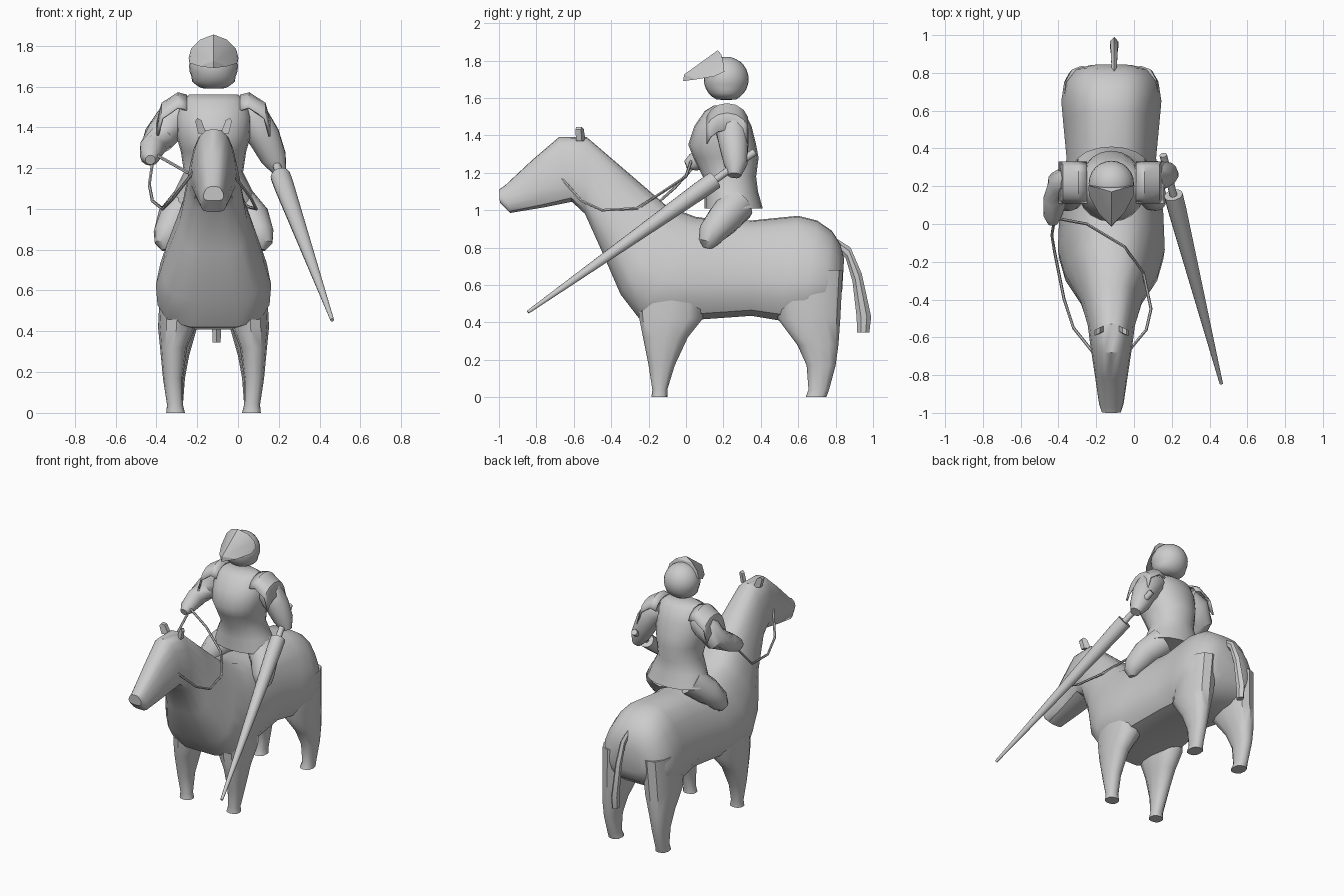
import bpy, bmesh, math
from mathutils import Vector

CX = -0.12  # centre line of horse and rider


def finish(name, bm, angle=40):
    bmesh.ops.recalc_face_normals(bm, faces=bm.faces)
    me = bpy.data.meshes.new(name)
    bm.to_mesh(me)
    bm.free()
    ob = bpy.data.objects.new(name, me)
    bpy.context.collection.objects.link(ob)
    bpy.ops.object.select_all(action='DESELECT')
    ob.select_set(True)
    bpy.context.view_layer.objects.active = ob
    bpy.ops.object.shade_smooth_by_angle(angle=math.radians(angle))
    return ob


def loft(name, rings, angle=40):
    bm = bmesh.new()
    vs = [[bm.verts.new(p) for p in r] for r in rings]
    n = len(vs[0])
    for a, b in zip(vs, vs[1:]):
        for i in range(n):
            bm.faces.new((a[i], a[(i + 1) % n], b[(i + 1) % n], b[i]))
    bm.faces.new(vs[0])
    bm.faces.new(vs[-1])
    return finish(name, bm, angle)


def tube(name, pts, radii, n=12, angle=40):
    pts = [Vector(p) for p in pts]
    rings = []
    for i, p in enumerate(pts):
        d = (pts[min(i + 1, len(pts) - 1)] - pts[max(i - 1, 0)]).normalized()
        u = d.cross(Vector((0.3, 1, 0.2))).normalized()
        if abs(d.y) > 0.85:
            u = d.cross(Vector((0, 0, 1))).normalized()
        if i and u.dot(last) < 0:
            u = -u
        last = u
        v = d.cross(u)
        rings.append([p + radii[i] * (u * math.cos(t) + v * math.sin(t))
                      for t in (2 * math.pi * k / n for k in range(n))])
    return loft(name, rings, angle)


def flat_ring(z, y0, y1, x0, x1, n=14, e=0.85):
    # rounded horizontal section
    r = []
    for k in range(n):
        c, s = math.cos(2 * math.pi * k / n), math.sin(2 * math.pi * k / n)
        r.append(((x0 + x1) / 2 + (x1 - x0) / 2 * math.copysign(abs(c) ** e, c),
                  (y0 + y1) / 2 + (y1 - y0) / 2 * math.copysign(abs(s) ** e, s), z))
    return r


def hull(name, pts):
    bm = bmesh.new()
    for p in pts:
        bm.verts.new(p)
    bmesh.ops.convex_hull(bm, input=bm.verts)
    return finish(name, bm, 25)


# horse body: top point, bottom point, half width
half = [(0.32, 0.01), (0.58, 0.09), (0.77, 0.23), (0.92, 0.42), (1, 0.62), (0.97, 0.8), (0.8, 0.94), (0.4, 1)]
prof = [(0, 0)] + half + [(0, 1)] + [(-w, f) for w, f in reversed(half)]
body = [((-1.0, 1.11), (-0.995, 1.04), 0.05),
        ((-0.97, 1.13), (-0.94, 0.985), 0.065),
        ((-0.82, 1.27), (-0.76, 1.015), 0.09),
        ((-0.68, 1.39), (-0.61, 1.045), 0.112),
        ((-0.53, 1.39), (-0.54, 0.98), 0.125),
        ((-0.32, 1.21), (-0.45, 0.78), 0.165),
        ((-0.10, 1.02), (-0.35, 0.55), 0.25),
        ((0.05, 0.965), (-0.25, 0.42), 0.283),
        ((0.15, 0.95), (0.0, 0.41), 0.275),
        ((0.35, 0.945), (0.35, 0.435), 0.237),
        ((0.60, 0.97), (0.50, 0.41), 0.255),
        ((0.70, 0.945), (0.62, 0.42), 0.265),
        ((0.78, 0.89), (0.73, 0.44), 0.25),
        ((0.825, 0.82), (0.81, 0.5), 0.2),
        ((0.845, 0.74), (0.835, 0.57), 0.12)]
loft("horse_body", [[(CX + w * wf, t[0] + (b[0] - t[0]) * f, t[1] + (b[1] - t[1]) * f)
                     for wf, f in prof] for t, b, w in body])

# horse legs: z, y range, x range
front = [(0.66, -0.27, 0.12, 0.09, 0.26), (0.42, -0.25, 0.09, 0.09, 0.272),
         (0.32, -0.23, 0.01, 0.13, 0.262), (0.17, -0.2, -0.06, 0.15, 0.248),
         (0.04, -0.18, -0.1, 0.15, 0.228), (0, -0.185, -0.1, 0.14, 0.232)]
hind = [(0.68, 0.5, 0.838, 0.06, 0.25), (0.42, 0.49, 0.825, 0.08, 0.26),
        (0.28, 0.595, 0.815, 0.12, 0.25), (0.17, 0.645, 0.8, 0.14, 0.24),
        (0.04, 0.655, 0.765, 0.15, 0.228), (0, 0.64, 0.75, 0.14, 0.232)]
for side, s in (("left", -1), ("right", 1)):
    for kind, st in (("front", front), ("hind", hind)):
        loft(f"horse_{kind}_leg_{side}",
             [flat_ring(z, a, b, CX + s * c, CX + s * d, 12) for z, a, b, c, d in st])
    # ears
    hull(f"horse_ear_{side}", [(CX + s * x, y + dy, z) for x, y, z in
         ((0.035, -0.555, 1.37), (0.075, -0.575, 1.37), (0.06, -0.565, 1.435),
          (0.09, -0.58, 1.43), (0.08, -0.575, 1.445)) for dy in (-0.012, 0.018)])

# tail: outer and inner point, half width
tail = [((0.81, 0.845), (0.82, 0.78), 0.012), ((0.88, 0.80), (0.855, 0.74), 0.016),
        ((0.94, 0.66), (0.89, 0.62), 0.018), ((0.99, 0.43), (0.912, 0.43), 0.022),
        ((0.98, 0.345), (0.915, 0.345), 0.02)]
loft("horse_tail", [[(-0.105 + w * c, (o[0] + i[0]) / 2 + (o[0] - i[0]) / 2 * d, (o[1] + i[1]) / 2 + (o[1] - i[1]) / 2 * d)
                     for c, d in ((0, 1), (1, 0.4), (1, -0.4), (0, -1), (-1, -0.4), (-1, 0.4))]
                    for o, i, w in tail])

# rider torso and skirt: z, y range, half width
torso = [(1.01, 0.10, 0.41, 0.22), (1.1, 0.1, 0.385, 0.185), (1.18, 0.09, 0.375, 0.145),
         (1.28, 0.04, 0.388, 0.16), (1.35, 0.012, 0.375, 0.18), (1.45, 0.045, 0.35, 0.185),
         (1.53, 0.10, 0.31, 0.16), (1.56, 0.15, 0.27, 0.12)]
loft("rider_torso", [flat_ring(z, a, b, CX - w, CX + w, 20, 0.95) for z, a, b, w in torso])

# rider legs and shoulder plates
for side, s in (("left", -1), ("right", 1)):
    tube(f"rider_leg_{side}", [(CX + s * x, y, z) for x, y, z in
         ((0.11, 0.27, 1.03), (0.19, 0.2, 0.95), (0.225, 0.135, 0.875), (0.235, 0.12, 0.83), (0.23, 0.115, 0.8))],
         (0.1, 0.09, 0.072, 0.055, 0.025))
    bm = bmesh.new()
    grid = [[bm.verts.new((CX + s * dx, 0.22 + 0.115 * math.sin(a), zt - 0.1 * (1 - math.cos(a))))
             for a in (math.radians(-75 + 25 * k) for k in range(7))]
            for dx, zt in ((0.13, 1.56), (0.175, 1.572), (0.255, 1.52), (0.28, 1.43))]
    for a, b in zip(grid, grid[1:]):
        for i in range(6):
            bm.faces.new((a[i], a[i + 1], b[i + 1], b[i]))
    plate = finish(f"shoulder_plate_{side}", bm)
    plate.modifiers.new("thickness", 'SOLIDIFY').thickness = 0.012

# arms
tube("arm_right", [(0.01, 0.24, 1.47), (0.07, 0.245, 1.44), (0.13, 0.255, 1.35), (0.175, 0.265, 1.25), (0.205, 0.26, 1.185)],
     (0.07, 0.09, 0.08, 0.065, 0.035))
tube("arm_left", [(-0.25, 0.24, 1.47), (-0.32, 0.235, 1.43), (-0.385, 0.21, 1.35), (-0.42, 0.12, 1.30), (-0.432, 0.04, 1.255), (-0.43, 0.0, 1.24)],
     (0.07, 0.09, 0.08, 0.063, 0.048, 0.025))

# head, cut flat below
bm = bmesh.new()
bmesh.ops.create_uvsphere(bm, u_segments=24, v_segments=14, radius=0.12)
bmesh.ops.translate(bm, verts=bm.verts, vec=(CX, 0.215, 1.70))
for v in bm.verts:
    if v.co.z < 1.63:
        v.co.x = CX + (v.co.x - CX) * 1.12
        v.co.z = max(v.co.z, 1.59)
finish("rider_head", bm)

# peaked visor
hull("helmet_visor", [(CX, -0.015, 1.69), (CX, -0.01, 1.725), (CX, 0.17, 1.855)] +
     [(CX + s * x, y, z) for s in (-1, 1) for x, y, z in
      ((0.065, 0.19, 1.83), (0.11, 0.2, 1.785), (0.122, 0.205, 1.74), (0.118, 0.15, 1.715), (0.07, 0.06, 1.7))])

# lance
end, tip = Vector((0.155, 0.365, 1.31)), Vector((0.462, -0.845, 0.455))
tube("lance", [end.lerp(tip, t) for t in (0, 0.175, 0.175, 0.24, 1)],
     (0.02, 0.02, 0.05, 0.049, 0.009), 14)

# reins
tube("rein_right", [(-0.41, 0.03, 1.27), (-0.25, 0.0, 1.18), (-0.05, -0.12, 1.10), (0.05, -0.26, 1.01),
                    (0.09, -0.45, 1.0), (0.065, -0.56, 1.05), (-0.03, -0.675, 1.18)], [0.008] * 7, 6)
tube("rein_left", [(-0.42, 0.03, 1.22), (-0.435, -0.06, 1.12), (-0.42, -0.15, 1.04), (-0.37, -0.4, 1.0),
                   (-0.32, -0.55, 1.05), (-0.22, -0.675, 1.18)], [0.008] * 6, 6)
